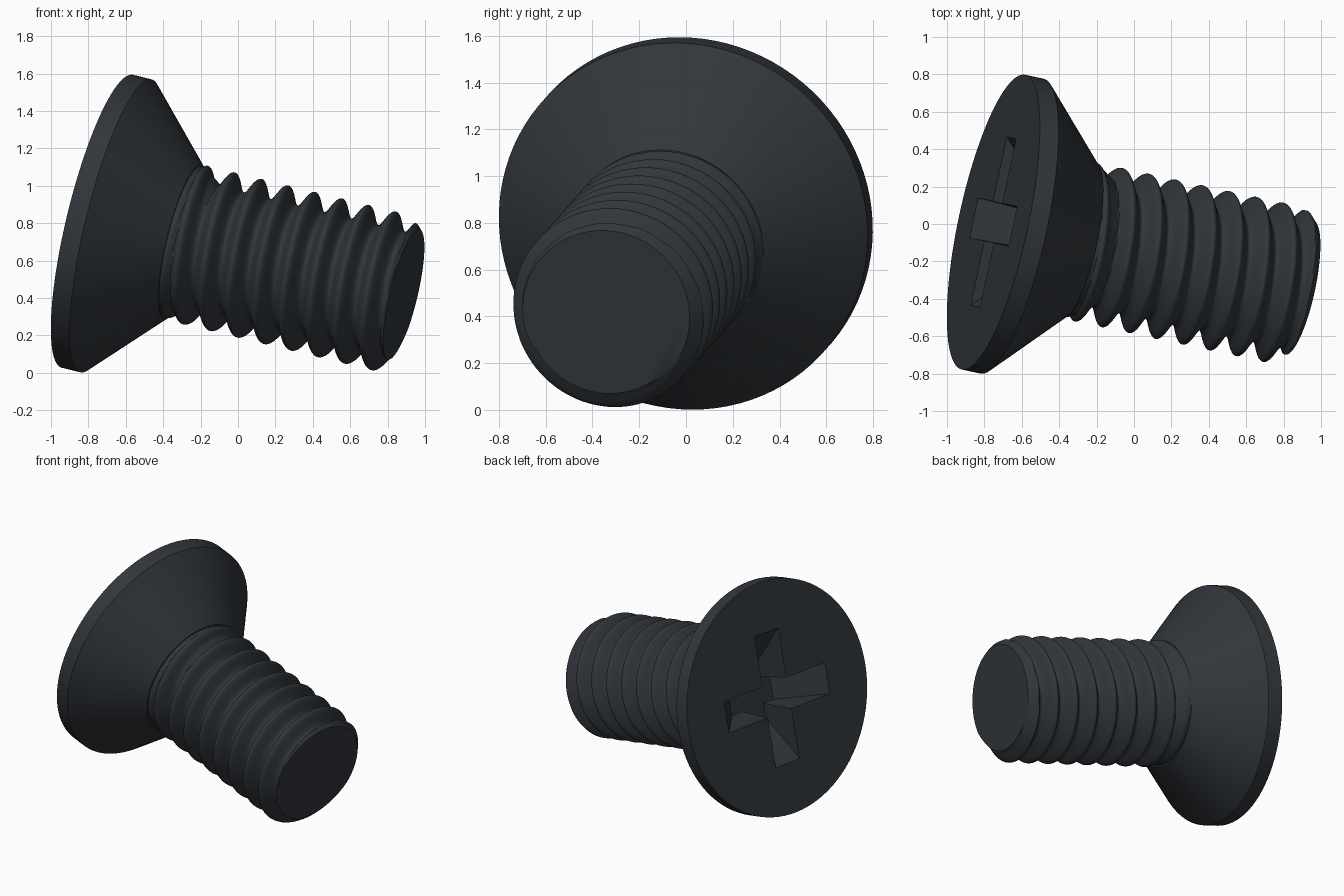
import bpy, bmesh, math
from mathutils import Matrix, Vector

cube = bpy.data.objects.get("Cube")
if cube:
    bpy.data.objects.remove(cube, do_unlink=True)

# Tilted frame: local Z runs from head to tip, local X points up across the head
axis = Vector((0.951, -0.2045, -0.231)).normalized()
up = (Vector((0, 0, 1)) - axis * axis.z).normalized()
side = axis.cross(up)
frame = Matrix.Translation((-0.752, 0.01, 0.81)) @ Matrix((up, side, axis)).transposed().to_4x4()

SEGS = 96
HEAD_R, BAND, CONE_END = 0.806, 0.105, 0.48
ROOT, CREST, PITCH, PHASE = 0.335, 0.428, 0.151, 0.667
START, LENGTH, TIP_R = 0.44, 1.72, 0.365

steel = bpy.data.materials.new("dark blued steel")
steel.use_nodes = True
colour = (0.031, 0.037, 0.044, 1)
steel.diffuse_color = colour
bsdf = steel.node_tree.nodes["Principled BSDF"]
bsdf.inputs["Base Color"].default_value = colour
bsdf.inputs["Roughness"].default_value = 0.5


def make_object(name, bm):
    bmesh.ops.recalc_face_normals(bm, faces=bm.faces)
    mesh = bpy.data.meshes.new(name)
    bm.to_mesh(mesh)
    bm.free()
    mesh.materials.append(steel)
    obj = bpy.data.objects.new(name, mesh)
    bpy.context.collection.objects.link(obj)
    obj.matrix_world = frame
    return obj


def ringed_solid(name, stations, radius):
    """Closed solid from rings along Z; radius(index, s, angle) gives each point."""
    bm = bmesh.new()
    rings = []
    for i, s in enumerate(stations):
        ring = []
        for k in range(SEGS):
            t = math.tau * k / SEGS
            r = radius(i, s, t)
            ring.append(bm.verts.new((r * math.cos(t), r * math.sin(t), s)))
        rings.append(ring)
    for a, b in zip(rings, rings[1:]):
        for k in range(SEGS):
            n = (k + 1) % SEGS
            bm.faces.new((a[k], a[n], b[n], b[k]))
    bm.faces.new(rings[0])
    bm.faces.new(rings[-1])
    return make_object(name, bm)


def smooth(obj):
    bpy.ops.object.select_all(action='DESELECT')
    obj.select_set(True)
    bpy.context.view_layer.objects.active = obj
    bpy.ops.object.shade_smooth_by_angle(angle=math.radians(38))


# Countersunk head
head_radii = (HEAD_R, HEAD_R, 0.425)
head = ringed_solid("countersunk_head", (0, BAND, CONE_END), lambda i, s, t: head_radii[i])


# Threaded shank with filled neck and chamfered tip
def thread_radius(i, s, t):
    wave = math.cos(math.tau * (s - PHASE) / PITCH - t)
    r = (ROOT + CREST) / 2 + (CREST - ROOT) / 2 * wave
    neck = 0.415 - max(0, s - 0.5) * 0.7
    tip_floor = 0.352 - (LENGTH - s)
    return min(max(r, neck, tip_floor), TIP_R + LENGTH - s)


count = int((LENGTH - START) / PITCH * 22)
stations = [START + (LENGTH - START) * i / count for i in range(count + 1)]
shank = ringed_solid("threaded_shank", stations, thread_radius)


# Cross recess: two crossing tapered slots cut into the head
def tapered_slot(name, turn):
    bm = bmesh.new()
    bmesh.ops.create_cube(bm, size=2)
    for v in bm.verts:
        deep = v.co.z > 0
        v.co = Vector((v.co.x * (0.19 if deep else 0.49),
                       v.co.y * (0.095 if deep else 0.11),
                       0.27 if deep else -0.03))
    bmesh.ops.rotate(bm, verts=bm.verts, matrix=Matrix.Rotation(turn, 3, 'Z'))
    slot = make_object(name, bm)
    slot.hide_render = True
    return slot


slots = [tapered_slot("recess_cutter_%d" % n, n * math.pi / 2) for n in range(2)]
for slot in slots:
    cut = head.modifiers.new("recess", 'BOOLEAN')
    cut.operation = 'DIFFERENCE'
    cut.solver = 'EXACT'
    cut.object = slot
bpy.context.view_layer.update()
cut_mesh = bpy.data.meshes.new_from_object(head.evaluated_get(bpy.context.evaluated_depsgraph_get()))
head.modifiers.clear()
head.data = cut_mesh
for slot in slots:
    bpy.data.objects.remove(slot, do_unlink=True)

smooth(head)
smooth(shank)
